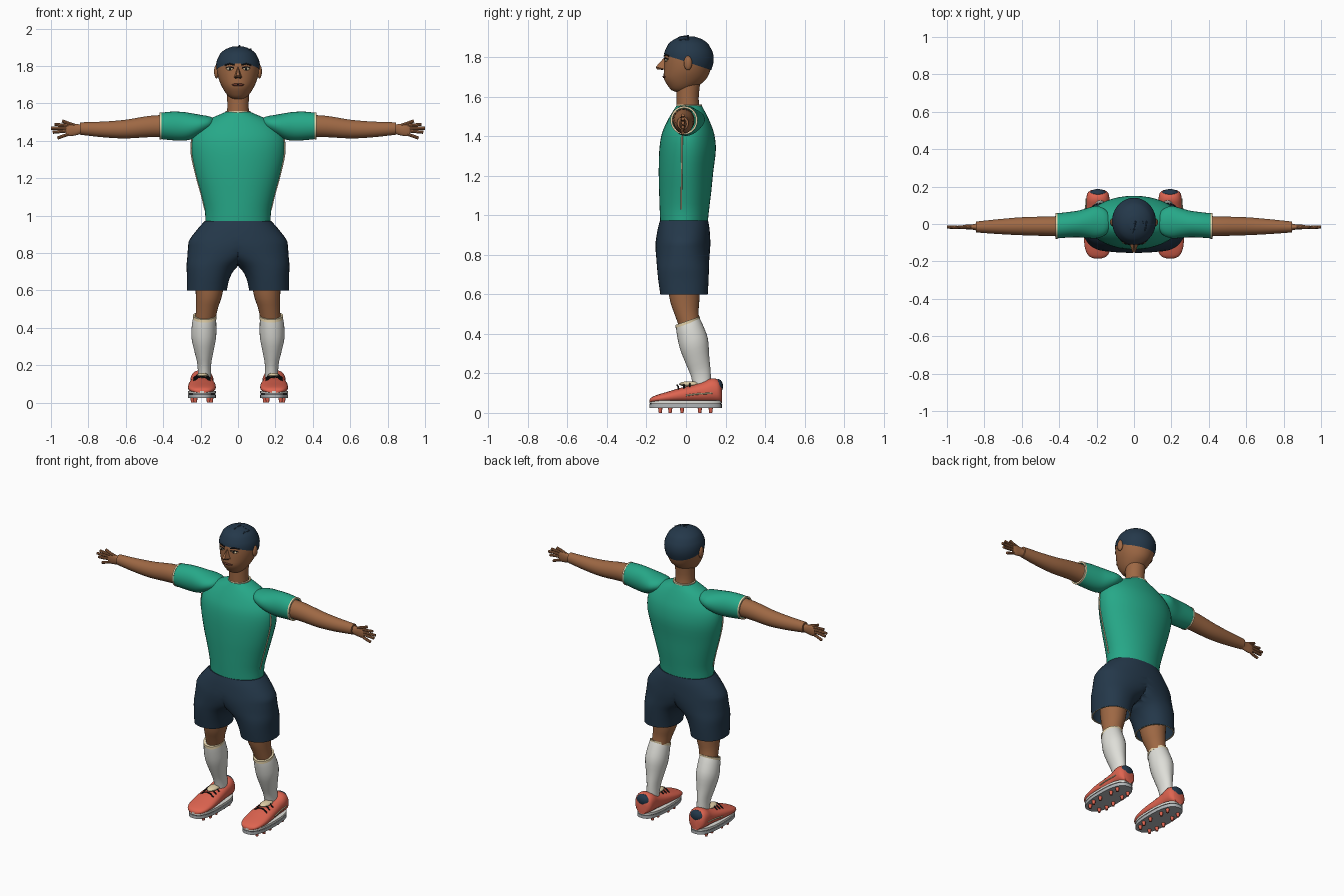
import bpy, bmesh, math
from mathutils import Vector

if "Cube" in bpy.data.objects:
    bpy.data.objects.remove(bpy.data.objects["Cube"])


def material(name, r, g, b):
    m = bpy.data.materials.new(name)
    lin = [((c / 255 + 0.055) / 1.055) ** 2.4 for c in (r, g, b)]
    m.diffuse_color = (*lin, 1)
    m.use_nodes = True
    m.node_tree.nodes["Principled BSDF"].inputs["Base Color"].default_value = m.diffuse_color
    return m


SKIN = material("skin brown", 158, 104, 68)
GREEN = material("shirt green", 38, 168, 136)
NAVY = material("navy", 36, 56, 74)
CORAL = material("boot coral", 222, 100, 80)
WHITE = material("sock white", 222, 222, 216)
GREY = material("sole grey", 178, 182, 184)
CREAM = material("trim cream", 226, 208, 168)
BLACK = material("black", 28, 26, 28)
LIP = material("lip brown", 100, 52, 40)


def finish(name, bm, mat, mirror=False):
    """Turn a bmesh into a smooth object, optionally mirrored across x."""
    bmesh.ops.recalc_face_normals(bm, faces=bm.faces)
    me = bpy.data.meshes.new(name)
    bm.to_mesh(me)
    bm.free()
    me.materials.append(mat)
    ob = bpy.data.objects.new(name, me)
    bpy.context.collection.objects.link(ob)
    bpy.ops.object.select_all(action='DESELECT')
    ob.select_set(True)
    bpy.context.view_layer.objects.active = ob
    bpy.ops.object.shade_smooth_by_angle(angle=math.radians(40))
    if mirror:
        ob.modifiers.new("mirror", 'MIRROR')
    return ob


def refine(secs, sub):
    """Smoothly interpolate between cross-sections."""
    out = []
    for i in range(len(secs) - 1):
        p0, p1, p2 = secs[max(i - 1, 0)], secs[i], secs[i + 1]
        p3 = secs[min(i + 2, len(secs) - 1)]
        for k in range(sub):
            u = k / sub
            out.append([0.5 * (2 * b + (c - a) * u + (2 * a - 5 * b + 4 * c - d) * u * u
                               + (3 * b - a - 3 * c + d) * u ** 3)
                        for a, b, c, d in zip(p0, p1, p2, p3)])
    return out + [list(secs[-1])]


def loft_mesh(secs, axis='Z', n=28, sub=3, e=2.0, tilt=0.0, caps=(True, True), grow=0.0):
    """Loft sections (t, centre a, centre b, radius a, radius b) along an axis."""
    bm = bmesh.new()
    rings = []
    for t, a, b, ra, rb in refine(secs, sub):
        ring = []
        for i in range(n):
            c, s = math.cos(2 * math.pi * i / n), math.sin(2 * math.pi * i / n)
            u = math.copysign(abs(c) ** (2 / e), c) * (ra + grow)
            v = math.copysign(abs(s) ** (2 / e), s) * (rb + grow)
            tt = t + tilt * v
            co = {'Z': (a + u, b + v, tt), 'X': (tt, a + u, b + v), 'Y': (a + u, tt, b + v)}[axis]
            ring.append(bm.verts.new(co))
        rings.append(ring)
    for r0, r1 in zip(rings, rings[1:]):
        for i in range(n):
            j = (i + 1) % n
            bm.faces.new((r0[i], r0[j], r1[j], r1[i]))
    if caps[0]:
        bm.faces.new(rings[0])
    if caps[1]:
        bm.faces.new(rings[-1])
    return bm


def loft(name, mat, secs, mirror=False, **kw):
    return finish(name, loft_mesh(secs, **kw), mat, mirror)


def trim(name, mat, sec, mirror=False, w=0.005, out=0.003, **kw):
    """Thin band around an opening."""
    t, a, b, ra, rb = sec
    secs = [(t + dt, a, b, ra + d, rb + d) for dt, d in
            ((-w, -0.008), (-w, out), (w, out), (w, -0.008), (-w, -0.008))]
    return loft(name, mat, secs, mirror, sub=1, caps=(False, False), **kw)


def blob(name, mat, c, r, mirror=False, seg=16):
    bm = bmesh.new()
    bmesh.ops.create_uvsphere(bm, u_segments=seg, v_segments=seg // 2 + 2, radius=1)
    for v in bm.verts:
        v.co = Vector(c) + Vector(v.co[i] * r[i] for i in range(3))
    return finish(name, bm, mat, mirror)


def tube(name, mat, pts, r, mirror=False):
    """Rounded tube through points."""
    cu = bpy.data.curves.new(name, 'CURVE')
    cu.dimensions = '3D'
    cu.bevel_depth, cu.bevel_resolution, cu.use_fill_caps = r, 2, True
    sp = cu.splines.new('POLY')
    sp.points.add(len(pts) - 1)
    for p, co in zip(sp.points, pts):
        p.co = (*co, 1)
    tmp = bpy.data.objects.new(name, cu)
    bm = bmesh.new()
    bm.from_mesh(tmp.to_mesh())
    bpy.data.objects.remove(tmp)
    return finish(name, bm, mat, mirror)


# Shirt body, with hem, collar and side seams
body = [(.965, 0, -.01, .174, .12), (1.03, 0, -.008, .178, .125), (1.12, 0, -.004, .2, .132),
        (1.22, 0, 0, .228, .138), (1.33, 0, .008, .252, .143), (1.41, 0, .01, .25, .133),
        (1.47, 0, .012, .215, .11), (1.515, 0, .014, .155, .087), (1.54, 0, .015, .1, .072),
        (1.555, 0, .016, .066, .063)]
loft("shirt_body", GREEN, body, n=40, caps=(False, False))
trim("shirt_hem", CREAM, body[0], out=.002, n=40)
trim("shirt_collar", CREAM, body[-1], out=.002)
tube("side_seam", CREAM, [(s[3] * .988, -.02 - .01 * (1.4 - s[0]), s[0]) for s in refine(body[1:6], 3)],
     .004, True)

# Sleeves and arms
sleeve = [(.12, .01, 1.5, .015, .012), (.15, .01, 1.495, .065, .035), (.2, .01, 1.485, .086, .054),
          (.25, .005, 1.478, .08, .07), (.3, 0, 1.478, .071, .077), (.36, -.005, 1.48, .068, .076),
          (.415, -.01, 1.48, .067, .07)]
loft("sleeve", GREEN, sleeve, True, axis='X', caps=(True, False))
trim("sleeve_hem", CREAM, sleeve[-1], True, axis='X', out=.002)
loft("arm", SKIN, [(.34, -.012, 1.48, .056, .06), (.47, -.012, 1.477, .052, .057),
                   (.6, -.012, 1.463, .048, .05), (.72, -.014, 1.461, .04, .042),
                   (.845, -.016, 1.466, .029, .033)], True, axis='X')

# Hands
loft("palm", SKIN, [(.835, -.016, 1.463, .02, .024), (.865, -.016, 1.46, .014, .03),
                    (.9, -.016, 1.459, .012, .034), (.92, -.016, 1.459, .008, .03)],
     True, axis='X', n=20)
for i, (x0, z0, x1, z1) in enumerate([(.87, 1.482, .94, 1.506), (.905, 1.482, .98, 1.488),
                                      (.91, 1.468, 1.0, 1.467), (.91, 1.453, .99, 1.446),
                                      (.9, 1.438, .965, 1.415)]):
    tube("thumb" if i == 0 else f"finger_{i}", SKIN,
         [(x0, -.016, z0), ((x0 + x1) / 2, -.019, (z0 + z1) / 2), (x1, -.016, z1)], .0085, True)

# Shorts: one half clamped at the middle, then mirrored
shorts = [(.6, .167, -.01, .107, .12), (.67, .158, -.013, .115, .127), (.73, .138, -.015, .137, .131),
          (.78, .09, -.016, .181, .134), (.83, .035, -.016, .232, .138), (.87, 0, -.015, .26, .138),
          (.93, 0, -.012, .215, .131), (.972, 0, -.01, .177, .122)]
bm = loft_mesh(shorts, n=40, e=2.2, caps=(False, True))
for v in bm.verts:
    v.co.x = max(v.co.x, 0)
bmesh.ops.delete(bm, geom=[f for f in bm.faces if all(v.co.x < 1e-5 for v in f.verts)],
                 context='FACES')
finish("shorts", bm, NAVY, True)
trim("shorts_hem", CREAM, (.602, .167, -.01, .107, .12), True, n=40, e=2.2, w=.002, out=-.001)

# Legs and socks
loft("leg", SKIN, [(.4, .18, .028, .05, .05), (.5, .167, .003, .058, .061),
                   (.56, .157, -.006, .068, .073), (.64, .15, -.01, .078, .082),
                   (.72, .145, -.01, .08, .085)], True)
sock = [(.12, .18, .085, .036, .043), (.2, .18, .075, .036, .049), (.27, .182, .058, .05, .059),
        (.35, .183, .04, .066, .071), (.42, .181, .02, .065, .066), (.462, .178, .008, .06, .059)]
loft("sock", WHITE, sock, True, tilt=.35)
trim("sock_band", CREAM, (.458, .178, .008, .06, .059), True, tilt=.35, w=.008)

# Boots: sections run from toe to heel
tops = [(-.184, .068, .02), (-.172, .08, .047), (-.14, .093, .066), (-.09, .108, .074),
        (-.03, .126, .073), (.04, .142, .066), (.09, .158, .062), (.13, .175, .062),
        (.165, .166, .056), (.182, .13, .035)]
boot = [(y, .193, (.052 + z) / 2, w, (z - .052) / 2) for y, z, w in tops]
loft("boot_upper", CORAL, boot, True, axis='Y', e=2.4)
blob("heel_patch", NAVY, (.193, .163, .135), (.046, .024, .036), True)
for name, mat, z0, z1, g in (("outsole", GREY, .024, .044, 0), ("sole_groove", BLACK, .042, .05, -.004),
                             ("midsole", WHITE, .048, .062, 0)):
    loft(name, mat, [(z, .193, -.002, .075 + g, .183 + g) for z in (z0, z1)], True,
         n=40, sub=1, e=2.6)
studs = [(-.13, .035), (-.08, .05), (-.02, .05), (.07, .042), (.125, .04)]
for i, (y, dx) in enumerate(studs):
    for s in (-1, 1):
        loft(f"stud_{i}_{'inner' if s < 0 else 'outer'}", CORAL,
             [(0, .193 + s * dx, y, .008, .008), (.028, .193 + s * dx, y, .012, .012)], True, n=10, sub=1)

# Tongue, laces and side stripe
blob("boot_tongue", CREAM, (.19, .02, .146), (.03, .055, .014), True)
for i, y in enumerate((-.04, -.01, .02)):
    z = .128 + .25 * (y + .04)
    tube(f"lace_{i}", BLACK, [(.148, y, z - .012), (.17, y, z + .006), (.193, y - .004, z + .012),
                              (.216, y, z + .006), (.238, y, z - .012)], .004, True)
tube("boot_stripe", CREAM, [(.264, 0, .088), (.261, .05, .095), (.256, .1, .098), (.254, .135, .1)],
     .004, True)

# Head and neck
loft("neck", SKIN, [(1.53, 0, .012, .06, .06), (1.59, 0, .008, .057, .056), (1.67, 0, .012, .06, .06)])
head = [(1.622, 0, -.02, .02, .025), (1.632, 0, -.022, .042, .05), (1.655, 0, -.014, .065, .078),
        (1.69, 0, -.004, .086, .107), (1.73, 0, .005, .103, .117), (1.78, 0, .013, .113, .123),
        (1.825, 0, .013, .11, .118), (1.86, 0, .012, .092, .098), (1.885, 0, .011, .062, .066),
        (1.9, 0, .01, .022, .024)]
loft("head", SKIN, head, n=36)
blob("ear", SKIN, (.115, .01, 1.77), (.013, .021, .036), True)

# Hair cap, cut along a slanted hairline
bm = loft_mesh(head, n=36, grow=.004)
for v in bm.verts:
    v.co.z += .005 if v.co.z > 1.85 else 0
bmesh.ops.bisect_plane(bm, geom=bm.verts[:] + bm.edges[:] + bm.faces[:], dist=1e-5,
                       plane_co=(0, 0, 1.776), plane_no=(0, .33, 1), clear_inner=True)
finish("hair_cap", bm, NAVY)
for i in range(6):
    x = -.04 + i * .02
    tube(f"hair_strand_{i}", NAVY, [(x - .012, -.062, 1.882 - abs(x) * .4), (x, -.03, 1.9 - abs(x) * .25),
                                    (x + .008, .015, 1.907 - abs(x) * .3)], .005)

# Face
bm = bmesh.new()
nose = [bm.verts.new(c) for c in ((0, -.108, 1.8), (-.024, -.1, 1.737), (.024, -.1, 1.737),
                                  (-.009, -.153, 1.75), (.009, -.153, 1.75), (0, -.147, 1.738))]
bmesh.ops.convex_hull(bm, input=nose)
finish("nose", bm, SKIN)
blob("nostril", BLACK, (.011, -.122, 1.737), (.006, .006, .003), True, 8)
blob("eye", CREAM, (.043, -.1, 1.785), (.02, .007, .008), True)
blob("iris", BLACK, (.043, -.106, 1.785), (.007, .003, .007), True, 10)
tube("eyelid", BLACK, [(.022, -.11, 1.79), (.043, -.106, 1.795), (.066, -.091, 1.789)], .003, True)
tube("eyebrow", BLACK, [(.02, -.11, 1.806), (.045, -.103, 1.812), (.07, -.086, 1.805)], .004, True)
blob("mouth", LIP, (0, -.107, 1.7), (.032, .011, .008))
tube("mouth_line", BLACK, [(-.033, -.105, 1.7), (0, -.118, 1.701), (.033, -.105, 1.7)], .002)
